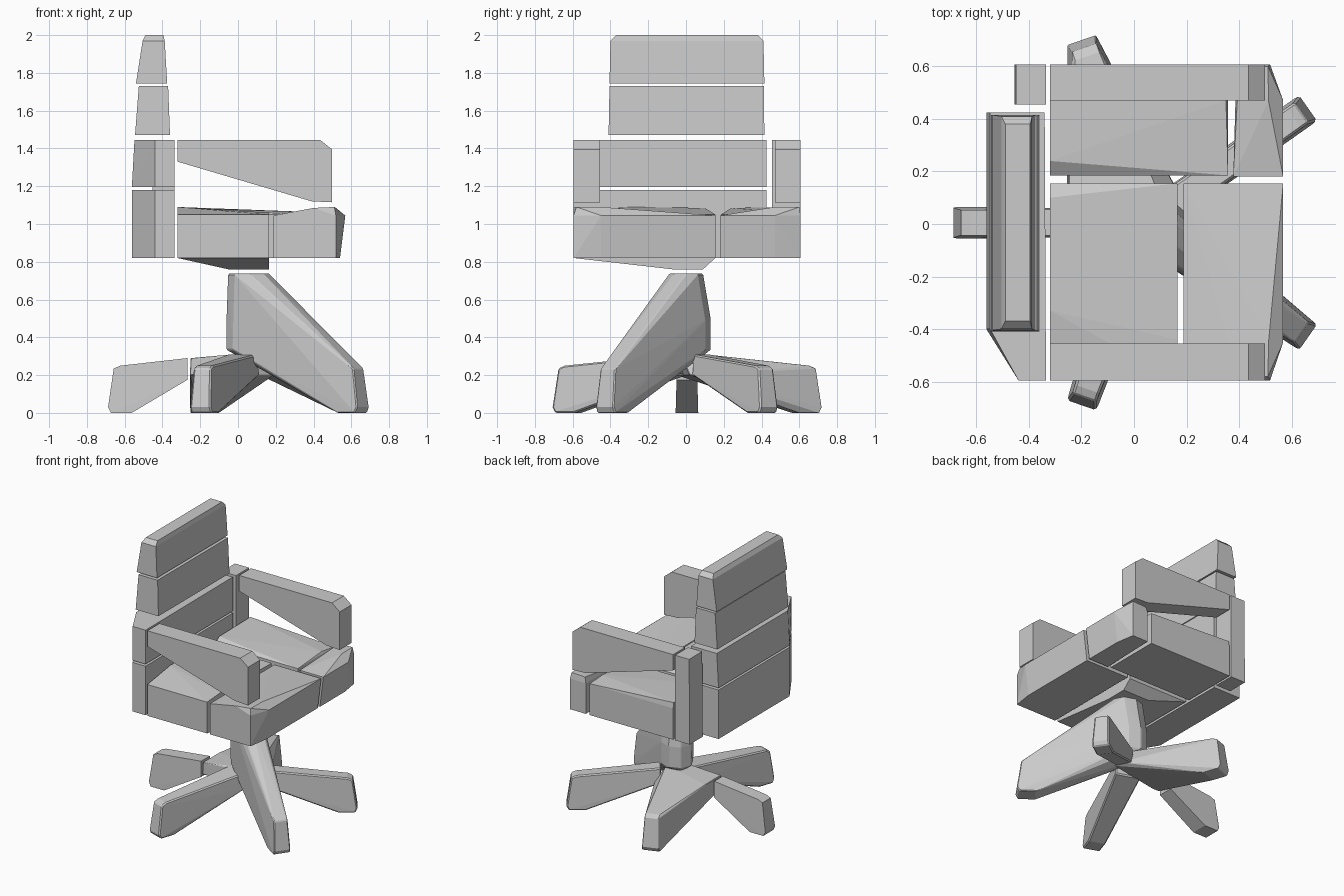
import bpy
import bmesh
from math import radians, cos, sin

cube = bpy.data.objects.get("Cube")
if cube:
    bpy.data.objects.remove(cube, do_unlink=True)

grey = bpy.data.materials.new("plain grey")
grey.use_nodes = True
color = (0.6, 0.6, 0.6, 1)
grey.diffuse_color = color
grey.node_tree.nodes["Principled BSDF"].inputs["Base Color"].default_value = color


def solid(name, points, bevel=0.0):
    """Flat-faced convex block wrapped around a few corner points."""
    bm = bmesh.new()
    for point in points:
        bm.verts.new(point)
    bmesh.ops.convex_hull(bm, input=bm.verts[:])
    loose = [v for v in bm.verts if not v.link_faces]
    bmesh.ops.delete(bm, geom=loose, context='VERTS')
    bmesh.ops.dissolve_limit(bm, angle_limit=radians(1), verts=bm.verts[:], edges=bm.edges[:])
    bmesh.ops.recalc_face_normals(bm, faces=bm.faces[:])
    mesh = bpy.data.meshes.new(name)
    bm.to_mesh(mesh)
    bm.free()
    mesh.materials.append(grey)
    obj = bpy.data.objects.new(name, mesh)
    bpy.context.collection.objects.link(obj)
    if bevel:
        mod = obj.modifiers.new("chamfer", 'BEVEL')
        mod.width = bevel
        mod.segments = 1
        mod.limit_method = 'ANGLE'
        mod.angle_limit = radians(40)


def level(x0, x1, y0, y1, z):
    """Four corners of a horizontal rectangle."""
    return [(x, y, z) for x in (x0, x1) for y in (y0, y1)]


def plan(outline, *heights):
    """A plan outline repeated at several heights."""
    return [(x, y, z) for z in heights for x, y in outline]


def side(outline, y0, y1):
    """A side profile extruded across the width."""
    return [(x, y, z) for y in (y0, y1) for x, z in outline]


# Backrest: two narrow slats above two wide ones that carry a side post
solid("back_slat_top", level(-.54, -.375, -.405, .415, 1.745)
      + level(-.505, -.388, -.4, .41, 1.97) + level(-.49, -.395, -.37, .38, 2))
solid("back_slat_upper", level(-.545, -.36, -.41, .415, 1.47)
      + level(-.525, -.37, -.405, .412, 1.73))
wide = [(-.562, .425), (-.34, .425), (-.335, -.455), (-.335, -.595), (-.44, -.595), (-.562, -.4)]
solid("back_slat_middle", plan(wide, 1.195) + plan([(max(x, -.548), y) for x, y in wide], 1.445))
solid("back_slat_lower", plan(wide, .82, 1.18))
solid("back_post", level(-.455, -.335, .455, .607, .82) + level(-.45, -.335, .455, .607, 1.445))

# Armrests
arm = [(-.32, 1.445), (.435, 1.445), (.498, 1.395), (.498, 1.115), (.39, 1.12), (-.32, 1.33)]
for name, y0, y1 in (("armrest_near", -.595, -.455), ("armrest_far", .47, .607)):
    solid(name, side(arm, y0, y1))

# Seat: four cushions, the largest bulging down to the column mount
solid("seat_rear_main", level(-.32, .165, -.595, .155, .82) + level(-.32, .165, -.595, .155, 1.05)
      + level(-.05, .165, -.07, .09, .76)
      + [(-.32, -.33, 1.09), (-.32, .1, 1.085), (.165, -.44, 1.06)])
front = [(.188, -.595), (.518, -.595), (.568, -.45), (.568, .155), (.188, .155)]
solid("seat_front_main", plan([(min(x, .54), y) for x, y in front], .82) + plan(front, 1.045)
      + [(.4, -.595, 1.085), (.51, -.58, 1.09), (.512, -.45, 1.09)])
solid("seat_rear_side", level(-.32, .358, .185, .607, .82) + level(-.32, .358, .185, .607, 1.05)
      + [(-.32, .24, 1.085), (-.32, .6, 1.09), (.35, .47, 1.065)])
corner = [(.378, .18), (.568, .18), (.568, .47), (.518, .607), (.39, .607)]
solid("seat_front_side", plan([(min(x, .54), y) for x, y in corner], .82) + plan(corner, 1.045)
      + [(.4, .6, 1.085), (.51, .6, 1.09), (.512, .47, 1.09)])


# Five-star base
def along(angle, profile, reach=0.0):
    """Points along a leg, from (radius, half width, height) triples."""
    c, s = cos(radians(angle)), sin(radians(angle))
    return [(.04 + (r + reach) * c - w * s, .005 + (r + reach) * s + w * c, z)
            for r, half, z in profile for w in (-half, half)]


foot = [(.61, .06, 0), (.72, .06, 0), (.735, .057, .03), (.705, .048, .235), (.67, .048, .25)]
inner = [(.315, .055, .175), (.315, .05, .29)]
hub_end = [(.03, .09, .2), (.05, .08, .31)]

solid("leg_rear", along(180, foot + inner, -.007))
solid("leg_far_front", along(35, foot, .025)
      + along(35, [(.13, .06, .2), (.13, .055, .31)]), .008)
solid("leg_near_rear", along(-109, foot) + along(-109, hub_end), .008)

# One leg wraps the hub, the opposite one sweeps up into the column
hub = level(-.255, -.2, -.05, .18, .2) + level(-.25, -.2, -.05, .12, .29)
solid("leg_far_rear_with_hub", along(109, foot) + hub
      + level(-.03, .1, -.03, .1, .31) + level(.1, .19, .02, .08, .2), .006)
ring = [(cos(radians(a)), sin(radians(a))) for a in range(0, 360, 45)]
column = [(.057 + .11 * c, .09 * s, .737) for c, s in ring]
column += [(.05 + .112 * c, .03 + .102 * s, z) for c, s in ring for z in (.335, .49)]
solid("leg_near_front_with_column", along(-35, foot, .025) + column
      + level(0, .1, 0, .07, .3), .006)
